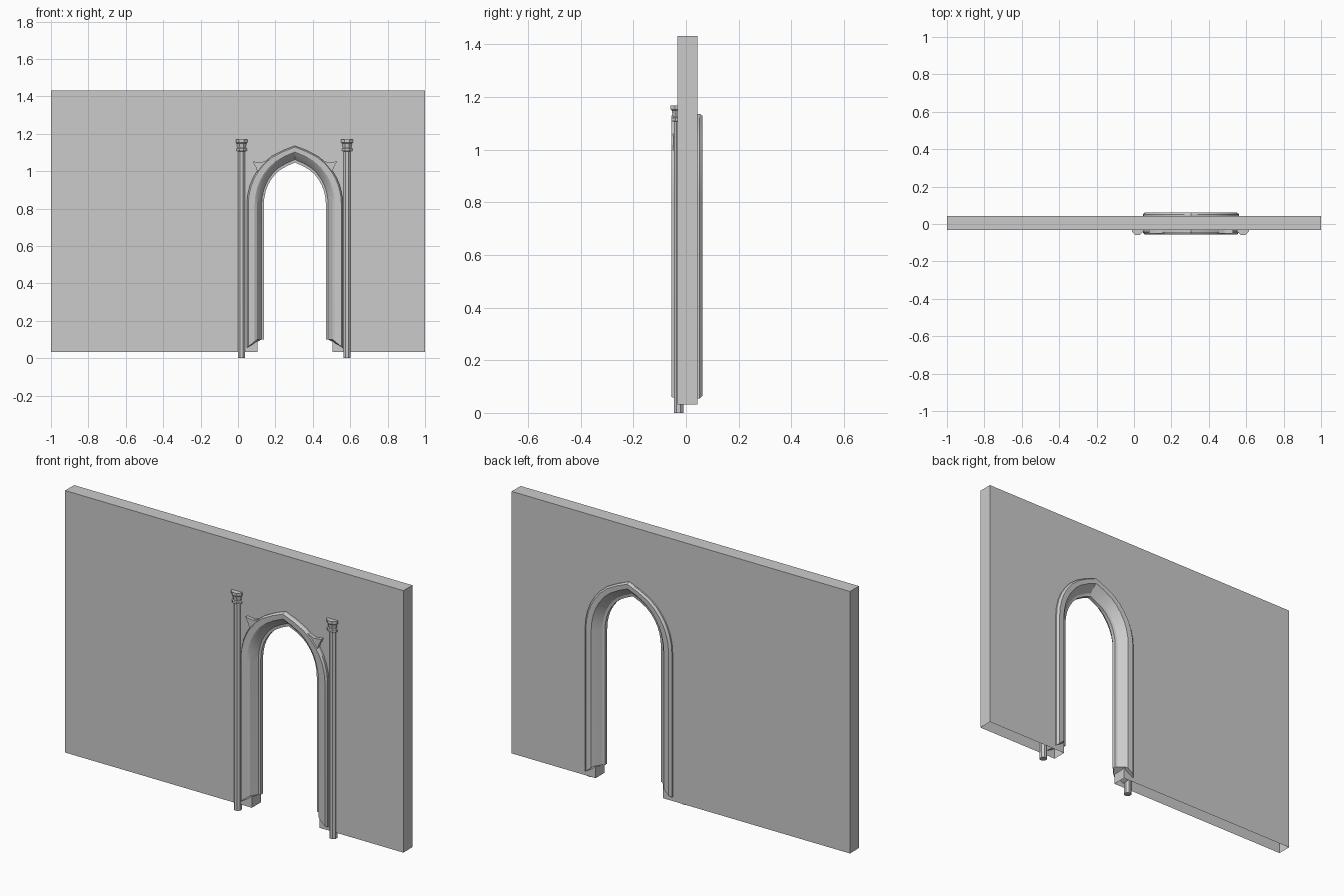
import bpy, bmesh, math

if "Cube" in bpy.data.objects:
    bpy.data.objects.remove(bpy.data.objects["Cube"], do_unlink=True)

stone = bpy.data.materials.new("grey_stone")
stone.use_nodes = True
colour = (0.6, 0.6, 0.6, 1)
stone.diffuse_color = colour
stone.node_tree.nodes["Principled BSDF"].inputs["Base Color"].default_value = colour

CX, SPRING = 0.304, 0.82          # arch centre line and springing height
FRONT, BACK = -0.032, 0.044       # wall faces
# Half of the pointed arch, as fractions of half width and rise
CURVE = [(1, 0), (.985, .16), (.94, .32), (.87, .46), (.78, .58),
         (.65, .71), (.486, .82), (.25, .92), (0, 1)]


def arch(half, rise, foot):
    """Points from the right foot over the point to the left foot."""
    side = [(half, foot)] + [(half * f, SPRING + rise * g) for f, g in CURVE]
    return [(CX - x, z) for x, z in side] + [(CX + x, z) for x, z in side[-2::-1]]


def finish(bm, name, smooth=False):
    bmesh.ops.recalc_face_normals(bm, faces=bm.faces)
    mesh = bpy.data.meshes.new(name)
    bm.to_mesh(mesh)
    bm.free()
    ob = bpy.data.objects.new(name, mesh)
    bpy.context.collection.objects.link(ob)
    mesh.materials.append(stone)
    if smooth:
        bpy.ops.object.select_all(action='DESELECT')
        ob.select_set(True)
        bpy.context.view_layer.objects.active = ob
        bpy.ops.object.shade_smooth_by_angle(angle=math.radians(25))
    return ob


def bridge(bm, rings, closed):
    """Skin neighbouring rings of vertices with quads."""
    for a, b in zip(rings, rings[1:]):
        n = len(a)
        for i in range(n if closed else n - 1):
            j = (i + 1) % n
            bm.faces.new((a[i], a[j], b[j], b[i]))


def prism(outline, y0, y1):
    bm = bmesh.new()
    rings = [[bm.verts.new((x, y, z)) for x, z in outline] for y in (y0, y1)]
    for ring in rings:
        bm.faces.new(ring)
    bridge(bm, rings, True)
    return bm


# Wall slab with the doorway cut out, open underneath
outline = [(-1, 1.432), (-1, .032)] + arch(.2, .27, .032) + [(1, .032), (1, 1.432)]
bm = prism(outline, FRONT, BACK)
bm.normal_update()
under = [f for f in bm.faces if all(v.co.z < .04 for v in f.verts)
         and abs(f.normal.z) > .9]
bmesh.ops.delete(bm, geom=under, context='FACES_ONLY')
finish(bm, "wall")

# Arch moulding: cross-section of half width, rise and depth swept along the arch
SECTION = [(.257, .316, FRONT), (.257, .316, -.044), (.249, .309, -.055),
           (.215, .282, -.053), (.202, .272, -.045), (.178, .242, -.008),
           (.166, .226, -.006), (.166, .226, .014), (.178, .242, .018),
           (.205, .275, .05), (.215, .283, .06), (.245, .309, .062),
           (.257, .316, .052), (.257, .316, BACK)]
bm = bmesh.new()
rings = []
for half, rise, y in SECTION:
    foot = .1 - .045 * max(0, (half - .202) / .055)
    rings.append([bm.verts.new((x, y, z)) for x, z in arch(half, rise, foot)])
bridge(bm, rings, False)
for end in (0, -1):
    bm.faces.new([ring[end] for ring in rings])
finish(bm, "arch_moulding", True)

# Leaf horns on the shoulders of the arch, and columns with flared capitals
HORN = [(.225, 1.052), (.18, 1.046), (.135, 1.064), (.125, 1.03),
        (.185, .98), (.199, .985), (.206, 1.015)]
COLUMN = [(.0185, 0), (.0185, 1.106), (.028, 1.109), (.028, 1.12), (.022, 1.123),
          (.026, 1.148), (.031, 1.153), (.031, 1.168)]
for side, label in ((-1, "right"), (1, "left")):
    finish(prism([(CX + side * x, z) for x, z in HORN], -.05, FRONT + .004),
           label + "_horn")

    bm = bmesh.new()
    rings = []
    for r, z in COLUMN:
        r /= math.cos(math.pi / 8)
        angles = [(i + .5) * math.pi / 4 for i in range(8)]
        rings.append([bm.verts.new((CX - .003 + side * .282 + r * math.cos(a),
                                    -.028 + r * math.sin(a), z)) for a in angles])
    bridge(bm, rings, True)
    bm.faces.new(rings[0])
    bm.faces.new(rings[-1])
    finish(bm, label + "_column")
